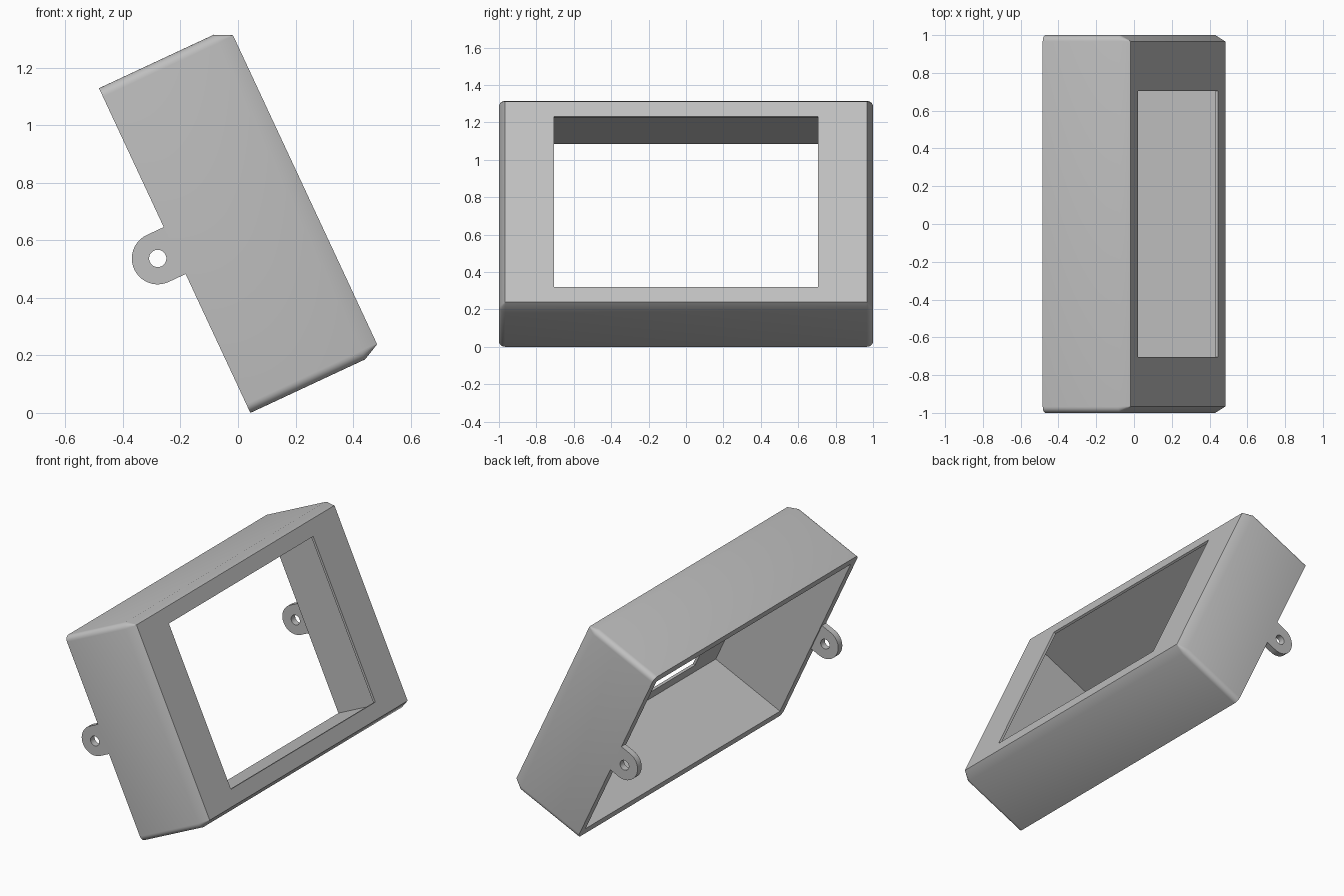
import bpy, bmesh
from math import radians, pi, sin, cos
from mathutils import Matrix, Vector

cube = bpy.data.objects.get("Cube")
if cube:
    bpy.data.objects.remove(cube, do_unlink=True)

# One plain grey material
grey = bpy.data.materials.new("light_grey")
grey.use_nodes = True
colour = (0.52, 0.52, 0.52, 1)
grey.diffuse_color = colour
grey.node_tree.nodes["Principled BSDF"].inputs["Base Color"].default_value = colour

# Local frame: x = depth towards the window, z = up the back; then tilted back
HEIGHT, DEPTH, WALL, PLATE = 1.245, 0.5, 0.05, 0.015
TILT = Matrix.Translation((0.043, 0, 0)) @ Matrix.Rotation(radians(-25), 4, 'Y')


def ring_loft(name, loops):
    """Join equal loops into one closed ring of surfaces."""
    bm = bmesh.new()
    rows = [[bm.verts.new(p) for p in loop] for loop in loops]
    for a, b in zip(rows, rows[1:] + rows[:1]):
        for i in range(len(a)):
            j = (i + 1) % len(a)
            bm.faces.new((a[i], a[j], b[j], b[i]))
    bmesh.ops.remove_doubles(bm, verts=bm.verts, dist=1e-4)
    bmesh.ops.recalc_face_normals(bm, faces=bm.faces)
    for f in bm.faces:
        f.smooth = True
    for e in bm.edges:
        e.smooth = e.calc_face_angle(pi) < radians(30)
    bm.transform(TILT)
    mesh = bpy.data.meshes.new(name)
    bm.to_mesh(mesh)
    bm.free()
    mesh.materials.append(grey)
    obj = bpy.data.objects.new(name, mesh)
    bpy.context.collection.objects.link(obj)
    return obj


def rounded_rect(depth, half_y, inset_z, radius=0.0, steps=6):
    """Rectangle across y and z at a given depth, centred on the case."""
    half_z = HEIGHT / 2 - inset_z
    points = []
    for k, (sy, sz) in enumerate(((1, 1), (-1, 1), (-1, -1), (1, -1))):
        for i in range(steps + 1):
            a = (k + i / steps) * pi / 2
            points.append(Vector((depth,
                                  sy * (half_y - radius) + radius * cos(a),
                                  HEIGHT / 2 + sz * (half_z - radius) + radius * sin(a))))
    return points


# Case: outer shell, tapered front edge, window, hollow inside, open back
ring_loft("display_case", [
    rounded_rect(0, 1, 0, 0.033),
    rounded_rect(DEPTH - 0.06, 1, 0, 0.033),
    rounded_rect(DEPTH, 0.967, 0.03, 0.002),
    rounded_rect(DEPTH, 0.705, 0.12),
    rounded_rect(DEPTH - PLATE, 0.705, 0.12),
    rounded_rect(DEPTH - PLATE, 1 - WALL, WALL),
    rounded_rect(0, 1 - WALL, WALL),
])


# Mounting tabs: round-ended plates with a screw hole, flush with each side
def tab_loop(y, radius, reach=None, count=48):
    points = []
    for i in range(count):
        a = 2 * pi * i / count
        u, v = radius * cos(a), radius * sin(a)
        if reach and u > 1e-6:
            u = min(1.5 * u, reach)
            v = max(-radius, min(radius, 1.5 * v))
        points.append(Vector((u - 0.065, y, v + HEIGHT / 2)))
    return points


for side, name in ((-1, "right_tab"), (1, "left_tab")):
    outer, inner = side, side * 0.96
    ring_loft(name, [tab_loop(outer, 0.09, 0.065), tab_loop(inner, 0.09, 0.065),
                     tab_loop(inner, 0.03), tab_loop(outer, 0.03)])
